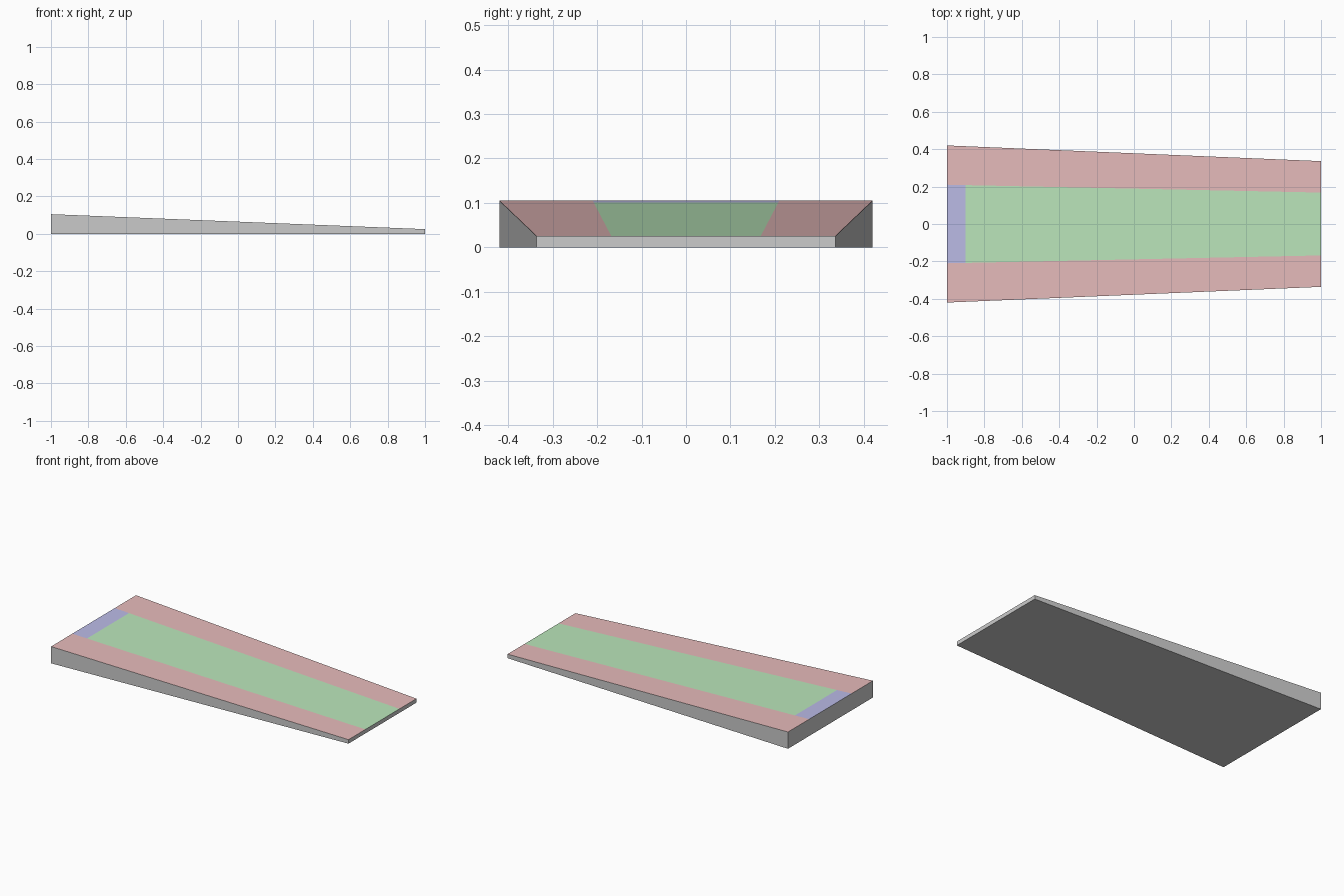
import bpy, bmesh

if "Cube" in bpy.data.objects:
    bpy.data.objects.remove(bpy.data.objects["Cube"])

# Wedge dimensions: linear taper from the tall wide end to the low narrow end
X0, X1 = -1.0, 1.0
HALF_W = (0.42, 0.336)
HEIGHT = (0.105, 0.025)
STATIONS = (-1.0, -0.9, 1.0)       # end strip, then main run
LANES = (-1.0, -0.5, 0.5, 1.0)     # fractions of the half width


def taper(pair, x):
    t = (x - X0) / (X1 - X0)
    return pair[0] + (pair[1] - pair[0]) * t


def material(name, rgb):
    m = bpy.data.materials.new(name)
    m.diffuse_color = (*rgb, 1.0)
    m.use_nodes = True
    m.node_tree.nodes["Principled BSDF"].inputs["Base Color"].default_value = m.diffuse_color
    return m


GREY, RED, GREEN, BLUE = range(4)
mesh = bpy.data.meshes.new("tapered_ramp")
for name, rgb in (("grey_sides", (0.6, 0.6, 0.6)), ("red_border", (0.8, 0.5, 0.5)),
                  ("green_lane", (0.5, 0.8, 0.5)), ("blue_strip", (0.5, 0.5, 0.8))):
    mesh.materials.append(material(name, rgb))

bm = bmesh.new()

# Top and bottom point grids
top = [[bm.verts.new((x, f * taper(HALF_W, x), taper(HEIGHT, x))) for f in LANES]
       for x in STATIONS]
base = [[bm.verts.new((x, f * taper(HALF_W, x), 0)) for f in LANES] for x in STATIONS]


def face(verts, mat=GREY):
    bm.faces.new(verts).material_index = mat


# Coloured top panels and plain underside
for i in range(2):
    for j in range(3):
        mat = RED if j != 1 else (BLUE if i == 0 else GREEN)
        for grid, m in ((top, mat), (base, GREY)):
            face([grid[i][j], grid[i + 1][j], grid[i + 1][j + 1], grid[i][j + 1]], m)

# Long side walls
for j in (0, 3):
    for i in range(2):
        face([base[i][j], base[i + 1][j], top[i + 1][j], top[i][j]])

# End walls
for i in (0, 2):
    for j in range(3):
        face([base[i][j], base[i][j + 1], top[i][j + 1], top[i][j]])

bmesh.ops.recalc_face_normals(bm, faces=bm.faces[:])
bm.to_mesh(mesh)
bm.free()

ramp = bpy.data.objects.new("tapered_ramp", mesh)
bpy.context.collection.objects.link(ramp)
